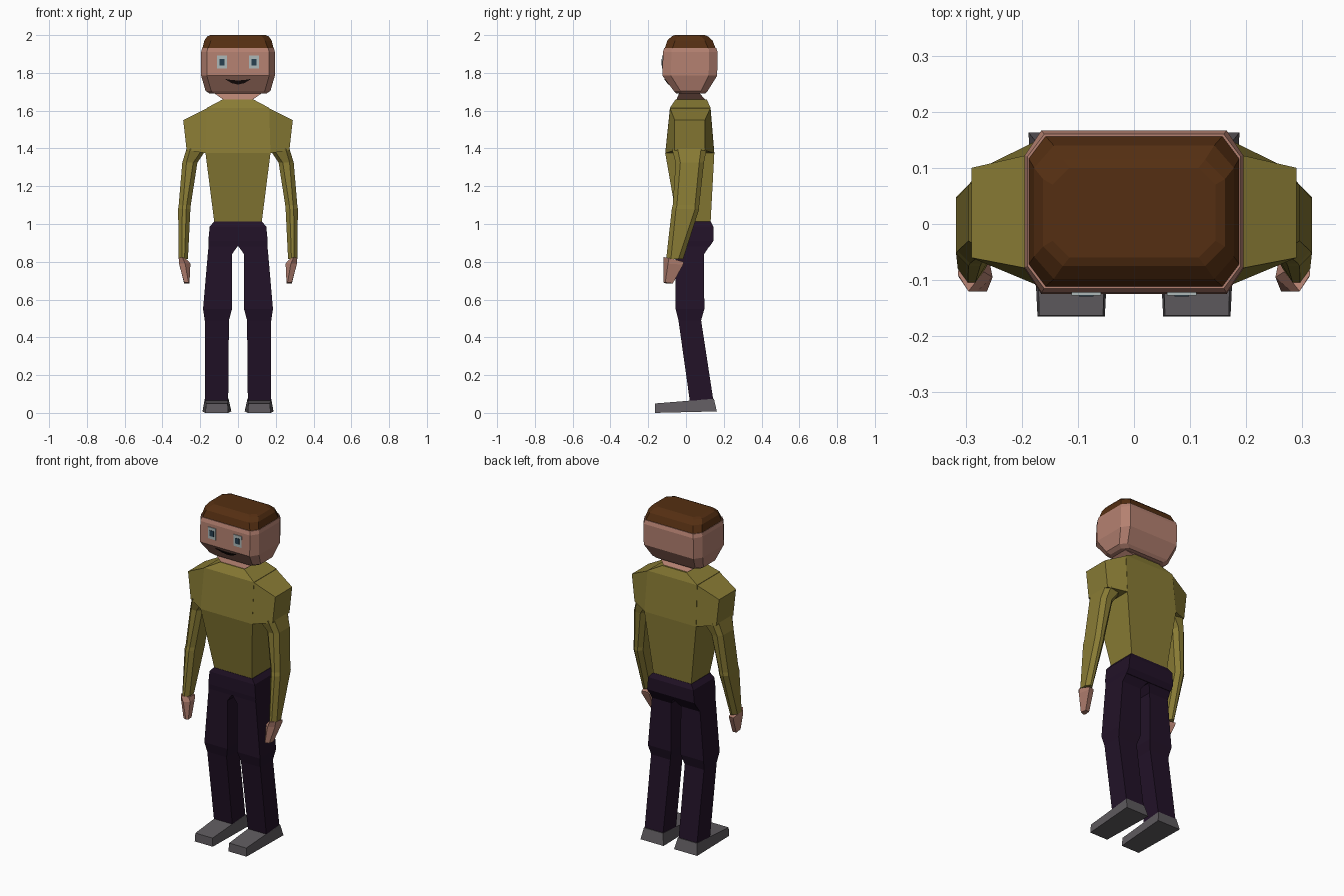
import bpy, bmesh


def paint(name, rgb):
    m = bpy.data.materials.new(name)
    m.diffuse_color = (*rgb, 1)
    return m


skin = paint("skin", (0.46, 0.22, 0.165))
hair = paint("hair", (0.09, 0.028, 0.006))
shirt = paint("shirt", (0.25, 0.20, 0.035))
pants = paint("pants", (0.016, 0.006, 0.021))
shoe = paint("shoe", (0.115, 0.105, 0.115))
white = paint("eye_white", (0.42, 0.48, 0.48))
iris = paint("iris", (0.02, 0.05, 0.08))
dark = paint("mouth", (0.012, 0.006, 0.005))


def loft(name, rings, mat, side=1):
    """Skin a list of equal-length point rings and cap both ends."""
    bm = bmesh.new()
    rows = [[bm.verts.new((x * side, y, z)) for x, y, z in r] for r in rings]
    n = len(rows[0])
    for a, b in zip(rows, rows[1:]):
        for i in range(n):
            j = (i + 1) % n
            bm.faces.new((a[i], a[j], b[j], b[i]))
    bm.faces.new(rows[0])
    bm.faces.new(rows[-1])
    bmesh.ops.recalc_face_normals(bm, faces=bm.faces)
    me = bpy.data.meshes.new(name)
    bm.to_mesh(me)
    bm.free()
    me.materials.append(mat)
    ob = bpy.data.objects.new(name, me)
    bpy.context.collection.objects.link(ob)
    return ob


def box(z, x0, x1, y0, y1):
    return [(x0, y0, z), (x1, y0, z), (x1, y1, z), (x0, y1, z)]


def octo(z, x0, x1, y0, y1, cx, cy):
    return [(x0 + cx, y0, z), (x1 - cx, y0, z), (x1, y0 + cy, z), (x1, y1 - cy, z),
            (x1 - cx, y1, z), (x0 + cx, y1, z), (x0, y1 - cy, z), (x0, y0 + cy, z)]


def sym(z, h, y0, y1, cx, cy):
    return octo(z, -h, h, y0, y1, cx, cy)


# Head, hair cap and neck
loft("head", [sym(1.69, 0.15, -0.05, 0.10, 0.03, 0.03),
              sym(1.705, 0.172, -0.065, 0.115, 0.03, 0.035),
              sym(1.785, 0.195, -0.125, 0.165, 0.03, 0.045),
              sym(1.91, 0.195, -0.122, 0.167, 0.03, 0.045),
              sym(1.932, 0.19, -0.115, 0.16, 0.03, 0.04)], skin)
loft("hair", [sym(1.93, 0.188, -0.112, 0.157, 0.03, 0.04),
              sym(1.972, 0.178, -0.098, 0.14, 0.035, 0.04),
              sym(1.994, 0.162, -0.075, 0.115, 0.035, 0.035),
              sym(2.0, 0.145, -0.06, 0.10, 0.03, 0.03)], hair)
loft("neck", [box(1.64, -0.07, 0.07, -0.05, 0.10),
              box(1.66, -0.08, 0.08, -0.05, 0.10),
              box(1.695, -0.13, 0.13, -0.035, 0.07)], skin)

# Face
def panel(name, pts, y, depth, mat):
    loft(name, [[(x, y, z) for x, z in pts], [(x, y + depth, z) for x, z in pts]], mat)


def rect(cx, cz, w, h):
    return [(cx - w, cz - h), (cx + w, cz - h), (cx + w, cz + h), (cx - w, cz + h)]


for label, s in (("right", -1), ("left", 1)):
    panel(label + "_eye", rect(s * 0.085, 1.857, 0.026, 0.034), -0.127, 0.006, white)
    panel(label + "_iris", rect(s * 0.085, 1.857, 0.013, 0.017), -0.129, 0.004, iris)


def on_jaw(x, z, off):
    return (x, -0.125 + (1.785 - z) * 0.75 + off, z)


lips = [(-0.07, 1.768), (-0.035, 1.746), (0, 1.738), (0.035, 1.746),
        (0.07, 1.768), (0.03, 1.762), (0, 1.76), (-0.03, 1.762)]
loft("mouth", [[on_jaw(x, z, o) for x, z in lips] for o in (-0.004, 0.004)], dark)

# Torso and hips
loft("torso", [box(1.005, -0.125, 0.125, -0.045, 0.13),
               box(1.375, -0.172, 0.172, -0.11, 0.15),
               box(1.615, -0.165, 0.165, -0.085, 0.13),
               box(1.66, -0.08, 0.08, -0.055, 0.11)], shirt)
loft("hips", [box(0.88, -0.155, 0.155, -0.055, 0.125),
              box(0.91, -0.157, 0.157, -0.058, 0.145),
              box(0.985, -0.15, 0.15, -0.056, 0.145),
              box(1.012, -0.128, 0.128, -0.048, 0.132)], pants)

for label, s in (("right", -1), ("left", 1)):
    # Shoulder, sleeve and hand
    loft(label + "_shoulder",
         [[(0.16, -0.085, 1.615), (0.16, 0.13, 1.615), (0.17, 0.15, 1.375), (0.17, -0.11, 1.375)],
          [(0.29, -0.06, 1.55), (0.29, 0.10, 1.55), (0.272, 0.10, 1.39), (0.272, -0.06, 1.39)]],
         shirt, s)
    loft(label + "_sleeve",
         [octo(1.40, 0.165, 0.272, -0.075, 0.11, 0.02, 0.03),
          octo(1.325, 0.215, 0.295, -0.055, 0.095, 0.022, 0.025),
          octo(1.10, 0.25, 0.314, -0.07, 0.07, 0.022, 0.022),
          octo(1.08, 0.252, 0.317, -0.075, 0.07, 0.022, 0.022),
          octo(0.815, 0.265, 0.314, -0.105, -0.015, 0.018, 0.025)], shirt, s)
    loft(label + "_hand",
         [[(0.268, -0.085, 0.81), (0.295, -0.12, 0.825), (0.314, -0.09, 0.82), (0.305, -0.012, 0.80), (0.27, -0.02, 0.80)],
          [(0.252, -0.095, 0.79), (0.28, -0.12, 0.79), (0.312, -0.095, 0.79), (0.305, -0.015, 0.785), (0.265, -0.03, 0.785)],
          [(0.257, -0.105, 0.685), (0.262, -0.12, 0.69), (0.285, -0.11, 0.69), (0.285, -0.07, 0.685), (0.26, -0.07, 0.685)]],
         skin, s)
    # Trouser leg and shoe
    loft(label + "_leg",
         [box(0.91, 0.0, 0.157, -0.055, 0.143),
          box(0.88, 0.004, 0.156, -0.055, 0.122),
          box(0.84, 0.032, 0.16, -0.055, 0.095),
          box(0.55, 0.032, 0.185, -0.055, 0.097),
          box(0.49, 0.048, 0.176, -0.04, 0.08),
          box(0.065, 0.052, 0.174, 0.02, 0.145)], pants, s)
    loft(label + "_shoe",
         [[(0.052, -0.165, 0), (0.172, -0.165, 0), (0.188, 0.163, 0.008), (0.035, 0.163, 0.008)],
          [(0.055, -0.163, 0.05), (0.169, -0.163, 0.05), (0.176, 0.148, 0.075), (0.05, 0.148, 0.075)]],
         shoe, s)
